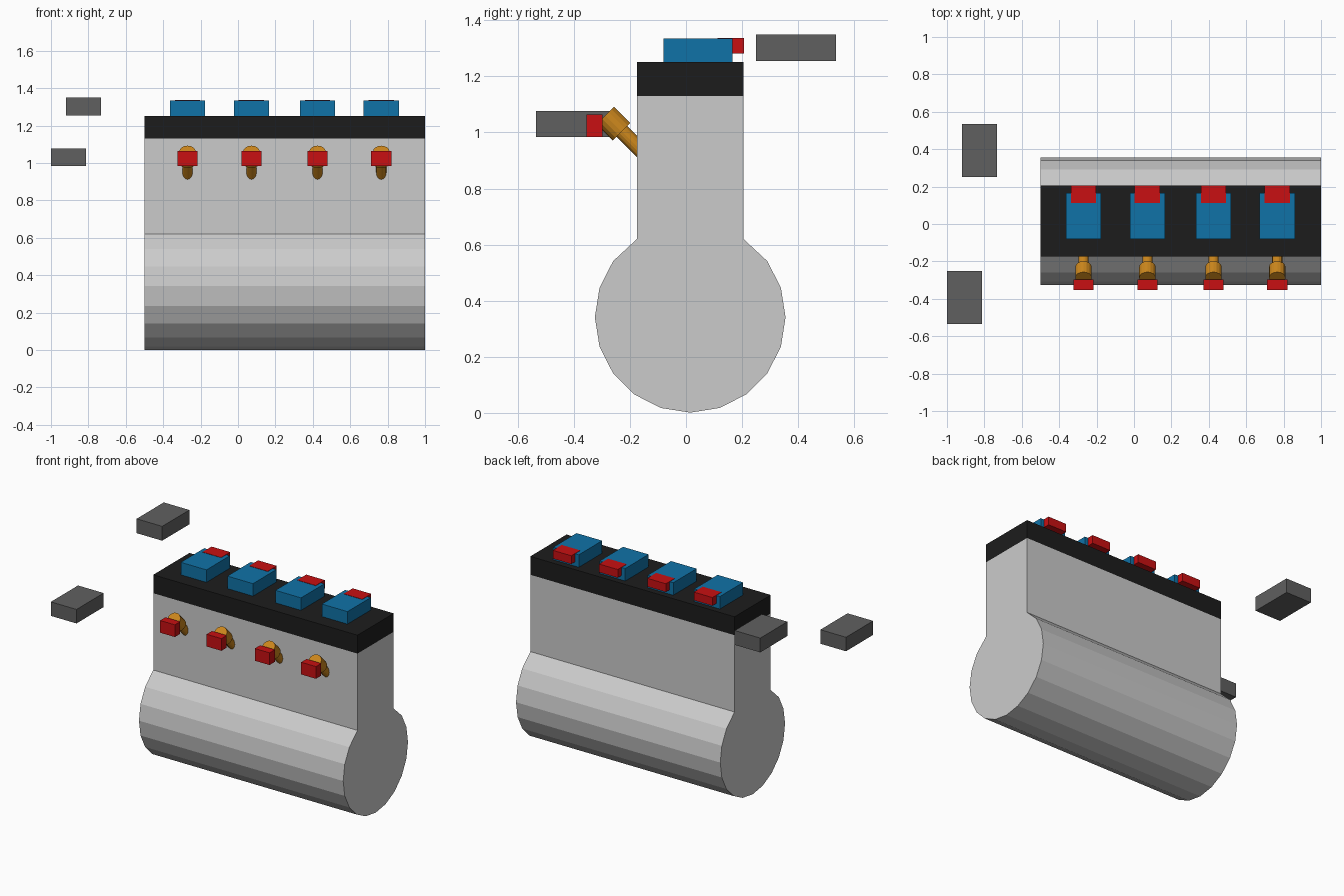
import bpy, math
from mathutils import Vector

if "Cube" in bpy.data.objects:
    bpy.data.objects.remove(bpy.data.objects["Cube"])


def material(name, r, g, b):
    m = bpy.data.materials.new(name)
    m.diffuse_color = (r, g, b, 1)
    m.use_nodes = True
    m.node_tree.nodes["Principled BSDF"].inputs["Base Color"].default_value = m.diffuse_color
    return m


BLACK = material("black", 0.012, 0.012, 0.012)
BLUE = material("blue", 0.005, 0.17, 0.39)
RED = material("red", 0.58, 0.005, 0.006)
ORANGE = material("orange", 0.6, 0.24, 0.012)
DARK = material("dark_grey", 0.117, 0.117, 0.117)


def box(name, lo, hi, mat):
    lo, hi = Vector(lo), Vector(hi)
    bpy.ops.mesh.primitive_cube_add(size=1, location=(lo + hi) / 2)
    ob = bpy.context.object
    ob.name = name
    ob.scale = hi - lo
    bpy.ops.object.transform_apply(location=False, rotation=False, scale=True)
    ob.data.materials.append(mat)
    return ob


def rod(name, a, b, radius, mat):
    a, b = Vector(a), Vector(b)
    bpy.ops.mesh.primitive_cylinder_add(
        vertices=16, radius=radius, depth=(b - a).length, location=(a + b) / 2,
        rotation=(b - a).to_track_quat('Z', 'Y').to_euler())
    ob = bpy.context.object
    ob.name = name
    ob.data.materials.append(mat)
    return ob


X0, X1 = -0.5, 1.0

# Engine block: keyhole profile (20-sided crankcase below a straight cylinder wall)
CY, CZ, R = 0.015, 0.341, 0.34
profile = [(CY + 0.19, 1.13), (CY - 0.19, 1.13), (CY - 0.19, 0.62)]
for i in range(8, 21 + 1):
    a = math.radians(18 * i)
    profile.append((CY + R * math.cos(a), CZ + R * math.sin(a)))
profile.append((CY + R * math.cos(math.radians(36)), CZ + R * math.sin(math.radians(36))))
profile.append((CY + 0.19, 0.62))
n = len(profile)
verts = [(x, y, z) for x in (X0, X1) for y, z in profile]
faces = [tuple(reversed(range(n))), tuple(range(n, 2 * n))]
faces += [(i, (i + 1) % n, n + (i + 1) % n, n + i) for i in range(n)]
mesh = bpy.data.meshes.new("engine_block")
mesh.from_pydata(verts, [], faces)
block = bpy.data.objects.new("engine_block", mesh)
bpy.context.collection.objects.link(block)

# Head cover
box("head_cover", (X0, -0.175, 1.13), (X1, 0.205, 1.252), BLACK)

# One ignition coil and one injector per cylinder
for i, x in enumerate((-0.27, 0.072, 0.425, 0.766), 1):
    box(f"coil_{i}", (x - 0.094, -0.08, 1.25), (x + 0.094, 0.165, 1.335), BLUE)
    box(f"coil_plug_{i}", (x - 0.068, 0.112, 1.282), (x + 0.068, 0.206, 1.337), RED)
    rod(f"injector_body_{i}", (x, -0.288, 1.061), (x, -0.23, 1.003), 0.044, ORANGE)
    rod(f"injector_nozzle_{i}", (x, -0.25, 1.025), (x, -0.13, 0.905), 0.027, ORANGE)
    box(f"injector_plug_{i}", (x - 0.054, -0.354, 0.983), (x + 0.054, -0.298, 1.064), RED)

# Loose control boxes
box("control_box_front", (-1.0, -0.535, 0.983), (-0.812, -0.25, 1.076), DARK)
box("control_box_back", (-0.92, 0.25, 1.254), (-0.732, 0.535, 1.349), DARK)
